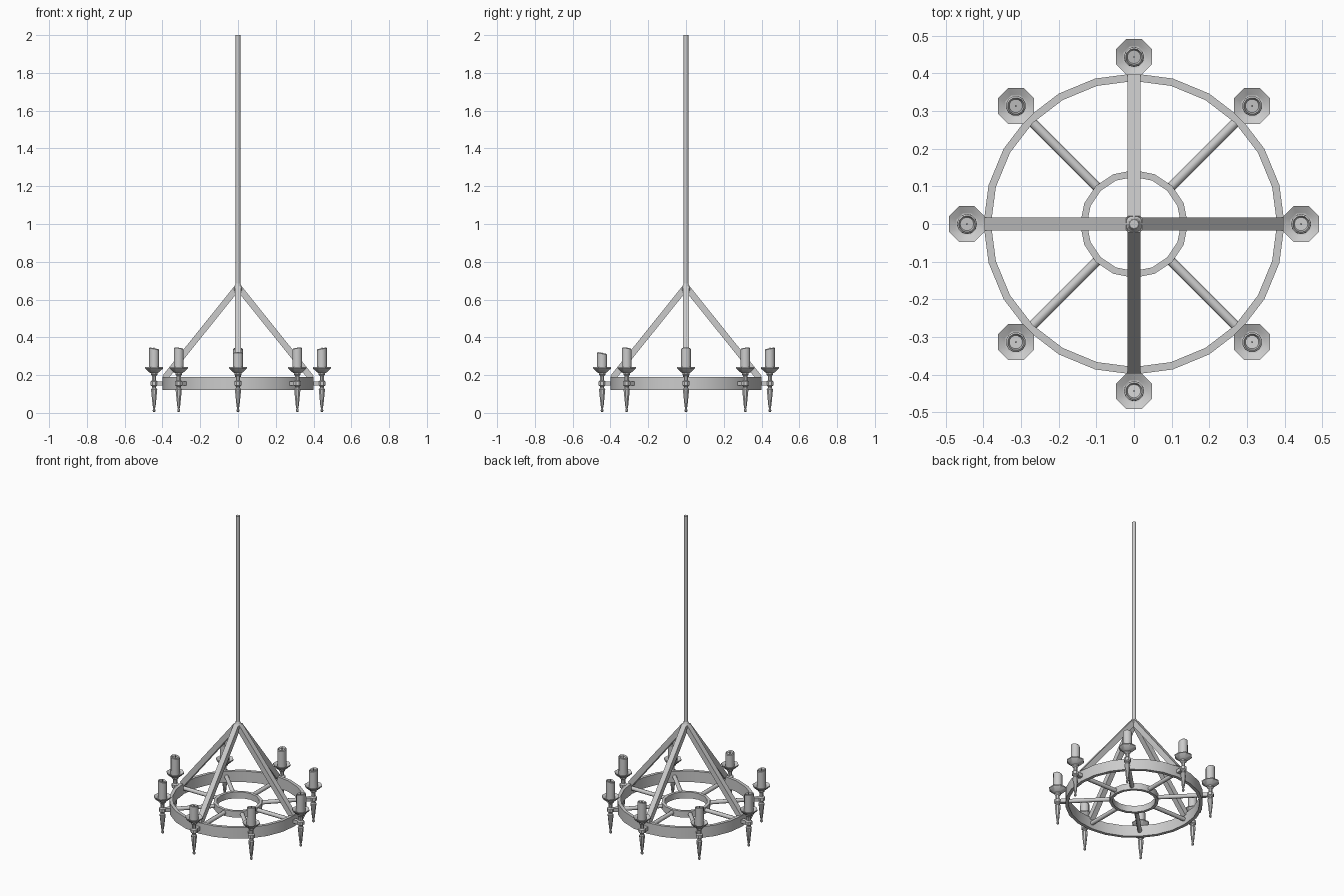
import bpy, bmesh, math
from mathutils import Vector, Matrix

cube = bpy.data.objects.get("Cube")
if cube:
    bpy.data.objects.remove(cube)

iron = bpy.data.materials.new("plain grey")
iron.use_nodes = True
GREY = (0.6, 0.6, 0.6, 1)
iron.diffuse_color = GREY
iron.node_tree.nodes["Principled BSDF"].inputs["Base Color"].default_value = GREY


def finish(name, bm, smooth=None):
    bmesh.ops.recalc_face_normals(bm, faces=bm.faces)
    mesh = bpy.data.meshes.new(name)
    bm.to_mesh(mesh)
    bm.free()
    mesh.materials.append(iron)
    ob = bpy.data.objects.new(name, mesh)
    bpy.context.collection.objects.link(ob)
    if smooth:
        bpy.ops.object.select_all(action="DESELECT")
        ob.select_set(True)
        bpy.context.view_layer.objects.active = ob
        bpy.ops.object.shade_smooth_by_angle(angle=math.radians(smooth))
    return ob


def lathe(name, profile, sides, closed=False, smooth=None, turn=0.0):
    """Spin (radius, height) points round z; open profiles are capped."""
    bm = bmesh.new()
    loops = [[bm.verts.new((r * math.cos(a), r * math.sin(a), z))
              for a in (turn + math.tau * i / sides for i in range(sides))]
             for r, z in profile]
    pairs = list(zip(loops, loops[1:]))
    if closed:
        pairs.append((loops[-1], loops[0]))
    else:
        bm.faces.new(loops[0])
        bm.faces.new(loops[-1])
    for lo, hi in pairs:
        for i in range(sides):
            j = (i + 1) % sides
            bm.faces.new((lo[i], lo[j], hi[j], hi[i]))
    return finish(name, bm, smooth)


def bar(name, start, end, radius, sides, smooth=None):
    """Straight bar between two points; four sides gives a square section."""
    start, end = Vector(start), Vector(end)
    bm = bmesh.new()
    bmesh.ops.create_cone(bm, cap_ends=True, segments=sides, radius1=radius,
                          radius2=radius, depth=(end - start).length)
    if sides == 4:
        bmesh.ops.rotate(bm, verts=bm.verts, matrix=Matrix.Rotation(math.pi / 4, 3, "Z"))
    axis = (end - start).normalized()
    side = Vector((0, 0, 1)).cross(axis)
    side = side.normalized() if side.length > 0.01 else Vector((0, 1, 0))
    basis = Matrix((side.cross(axis), side, axis)).transposed().to_4x4()
    bm.transform(Matrix.Translation((start + end) / 2) @ basis)
    return finish(name, bm, smooth)


# Hanging rod and collar
bar("hanging_rod", (0, 0, 0.64), (0, 0, 2), 0.013, 8, 50)
lathe("rod_collar", [(0.018, 0.638), (0.028, 0.648), (0.028, 0.66), (0.018, 0.672), (0.013, 0.685)], 12)

# Outer hoop with a thin rim, and the inner hoop
lathe("outer_hoop", [(0.38, 0.12), (0.4, 0.12), (0.4, 0.19), (0.38, 0.19)], 24, True, 30)
lathe("inner_hoop", [(0.125, 0.135), (0.143, 0.135), (0.143, 0.175), (0.125, 0.175)], 16, True, 30)

# Candle holders, spokes and struts
HOLDER = [(0.004, 0.004), (0.008, 0.009), (0.008, 0.016), (0.005, 0.022),
          (0.009, 0.04), (0.018, 0.125), (0.012, 0.132), (0.012, 0.14),
          (0.021, 0.146), (0.021, 0.166), (0.012, 0.172), (0.012, 0.195),
          (0.019, 0.202), (0.019, 0.21), (0.03, 0.216), (0.052, 0.236),
          (0.052, 0.242), (0.03, 0.23)]
DROPS = [0.0, 0.0, 0.0, 0.0, 0.0, 0.0, 0.025, 0.0]

for i in range(8):
    angle = i * math.pi / 4
    out = Vector((math.cos(angle), math.sin(angle), 0))
    up = Vector((0, 0, 1))
    spot = out * 0.444

    bar("spoke", out * 0.135 + up * 0.155, out * 0.39 + up * 0.155, 0.013, 8, 50)
    bar("holder_arm", out * 0.385 + up * 0.155, out * 0.435 + up * 0.155, 0.016, 4)
    if i % 2 == 0:
        bar("strut", out * 0.388 + up * 0.185, out * 0.008 + up * 0.658, 0.0235, 4)

    holder = lathe("candle_holder", HOLDER, 8, smooth=30, turn=math.pi / 8)
    holder.location = spot

    # Candle with a slanted, slightly sunken top
    top = 0.338 - DROPS[i]
    candle = lathe("candle", [(0.027, 0.228), (0.0265, top), (0.022, top + 0.004),
                              (0.018, top - 0.006)], 12, smooth=40)
    for v in candle.data.vertices:
        if v.co.z > 0.3:
            v.co.z -= v.co.x * 0.2
    candle.location = spot
    candle.rotation_euler.z = angle + math.pi
    wick = bar("wick", spot + up * (top - 0.01), spot + up * (top + 0.008), 0.003, 5)
